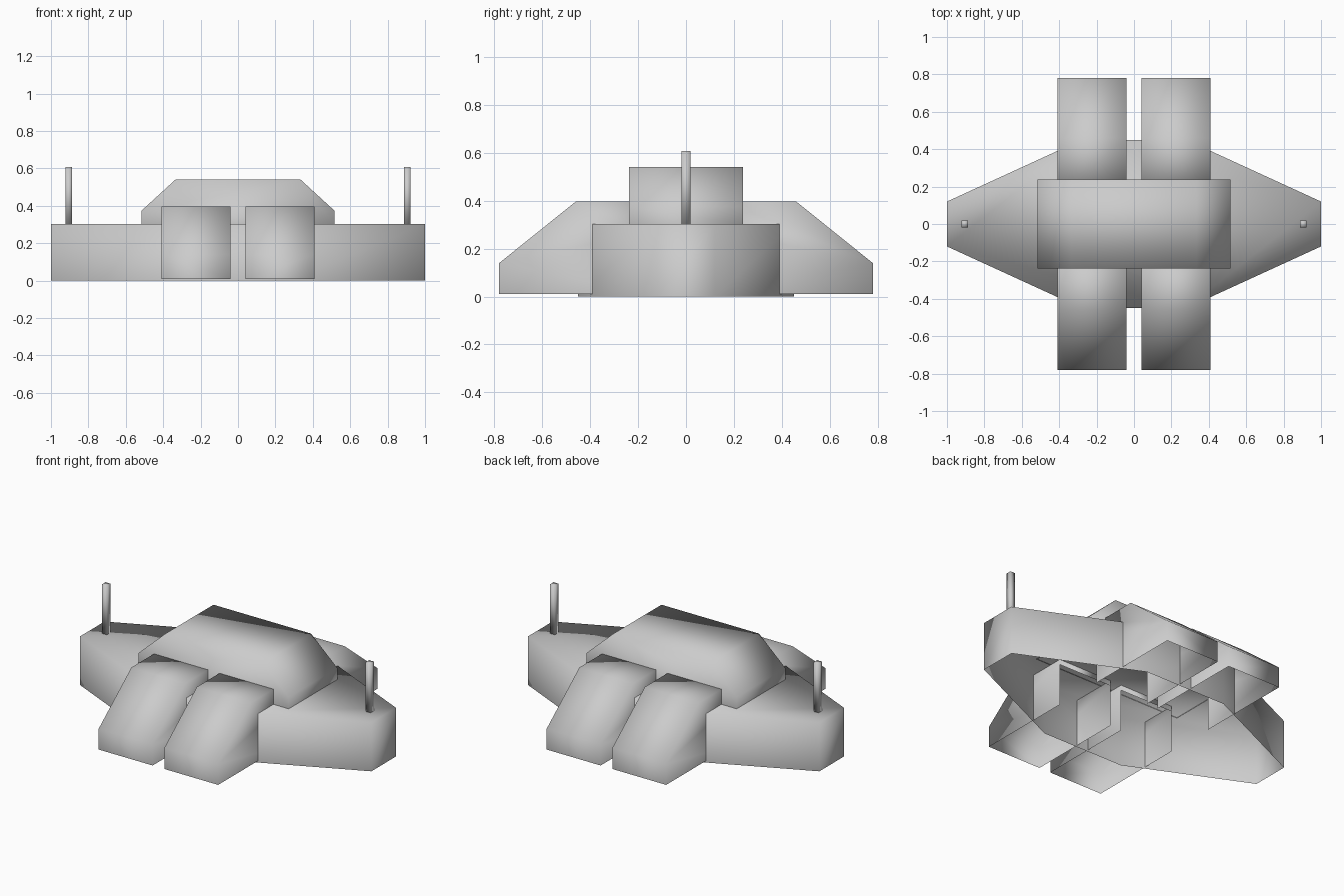
import bpy
import bmesh

cube = bpy.data.objects.get("Cube")
if cube:
    bpy.data.objects.remove(cube, do_unlink=True)

grey = bpy.data.materials.new("light_grey")
grey.use_nodes = True
colour = (0.6, 0.6, 0.6, 1)
grey.diffuse_color = colour
grey.node_tree.nodes["Principled BSDF"].inputs["Base Color"].default_value = colour


def prism(name, outline, low, high, place, open_edges=(), caps=(True, True)):
    """Extrude an outline from low to high, leaving chosen walls or caps open."""
    bm = bmesh.new()
    rings = [[bm.verts.new(place(p, q, d)) for p, q in outline] for d in (low, high)]
    count = len(outline)
    for i in range(count):
        if i not in open_edges:
            j = (i + 1) % count
            bm.faces.new((rings[0][i], rings[0][j], rings[1][j], rings[1][i]))
    for ring, keep in zip(rings, caps):
        if keep:
            bm.faces.new(ring)
    bmesh.ops.recalc_face_normals(bm, faces=bm.faces)
    # Shells are open, so make sure the normals point away from the middle
    centre = sum((v.co for v in bm.verts), bm.verts[:][0].co * 0) / len(bm.verts)
    if sum((f.calc_center_median() - centre).dot(f.normal) * f.calc_area() for f in bm.faces) < 0:
        bmesh.ops.reverse_faces(bm, faces=bm.faces)
    for face in bm.faces:
        face.smooth = True
    mesh = bpy.data.meshes.new(name)
    bm.to_mesh(mesh)
    bm.free()
    mesh.materials.append(grey)
    obj = bpy.data.objects.new(name, mesh)
    bpy.context.collection.objects.link(obj)
    return obj


def upright(p, q, d):
    return (p, q, d)


def along_x(p, q, d):
    return (d, p, q)


def along_y(p, q, d):
    return (p, d, q)


# Pointed hull, open underneath
hull = [(1, -0.12), (1, 0.12), (0.28, 0.45), (-0.28, 0.45),
        (-1, 0.12), (-1, -0.12), (-0.28, -0.45), (0.28, -0.45)]
prism("hull", hull, 0, 0.303, upright, caps=(False, True))

# Central cabin with sloping shoulders
cabin = [(-0.515, 0.3), (-0.515, 0.375), (-0.335, 0.54),
         (0.335, 0.54), (0.515, 0.375), (0.515, 0.3)]
prism("cabin", cabin, -0.238, 0.238, along_y, open_edges=(5,))

# Four sloping pods, open underneath and at the inner end
pod = [(0.78, 0.01), (0.78, 0.14), (0.46, 0.397), (0.16, 0.397), (0.16, 0.27), (0.16, 0.01)]
for end, sy in (("front", -1), ("back", 1)):
    for side, sx in (("left", 1), ("right", -1)):
        outline = [(y * sy, z) for y, z in pod]
        prism(f"{end}_{side}_pod", outline, 0.04 * sx, 0.41 * sx, along_x, open_edges=(4, 5))

# Square posts at the hull tips
for side, sx in (("left", 1), ("right", -1)):
    post = [(0.905 * sx + dx, dy) for dx, dy in
            ((-0.017, -0.018), (0.017, -0.018), (0.017, 0.018), (-0.017, 0.018))]
    prism(f"{side}_post", post, 0.3, 0.607, upright)
